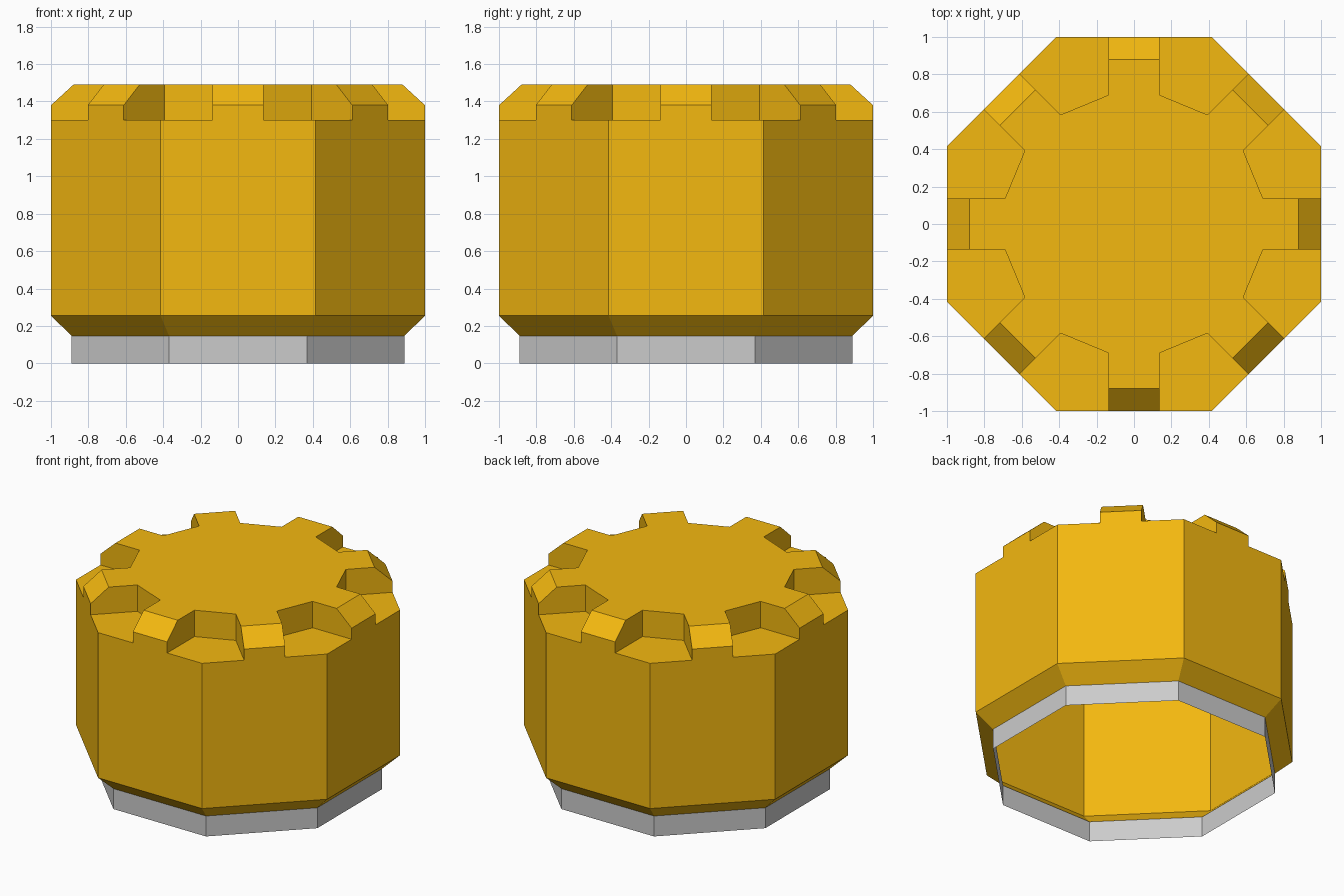
import bpy, bmesh
from math import cos, sin, tan, pi

if "Cube" in bpy.data.objects:
    bpy.data.objects.remove(bpy.data.objects["Cube"])

C = tan(pi / 8)            # half side of an octagon with apothem 1
TAB, ROOT, LIP = 0.136, 0.69, 0.88
Z_FOOT, Z_WALL, Z_FLOOR, Z_TAB, Z_TOP = 0.147, 0.255, 1.30, 1.38, 1.49


def spin(k, u, n, z):
    """Point on side k: u along the side, n outward, z up."""
    a = k * pi / 4
    return (n * sin(a) + u * cos(a), -n * cos(a) + u * sin(a), z)


def make_object(name, polygons, material=None):
    bm = bmesh.new()
    for poly in polygons:
        bm.faces.new([bm.verts.new(p) for p in poly])
    bmesh.ops.remove_doubles(bm, verts=bm.verts, dist=1e-4)
    bmesh.ops.recalc_face_normals(bm, faces=bm.faces)
    side = min(bm.faces, key=lambda f: f.calc_center_median().y)
    if side.normal.y > 0:
        bmesh.ops.reverse_faces(bm, faces=bm.faces)
    mesh = bpy.data.meshes.new(name)
    bm.to_mesh(mesh)
    bm.free()
    if material:
        mesh.materials.append(material)
    obj = bpy.data.objects.new(name, mesh)
    bpy.context.collection.objects.link(obj)
    return obj


def band(k, n0, z0, n1, z1):
    return [spin(k, -n0 * C, n0, z0), spin(k, n0 * C, n0, z0),
            spin(k, n1 * C, n1, z1), spin(k, -n1 * C, n1, z1)]


yellow = bpy.data.materials.new("yellow")
yellow.diffuse_color = (0.9, 0.48, 0.005, 1)
yellow.use_nodes = True
yellow.node_tree.nodes["Principled BSDF"].inputs["Base Color"].default_value = yellow.diffuse_color

cap, faces = [], []
for k in range(8):
    # lower bevel
    faces.append(band(k, 0.89, Z_FOOT, 1, Z_WALL))
    # side wall with the raised tab in its middle
    faces.append([spin(k, u, 1, z) for u, z in (
        (-C, Z_WALL), (C, Z_WALL), (C, Z_FLOOR), (TAB, Z_FLOOR), (TAB, Z_TAB),
        (-TAB, Z_TAB), (-TAB, Z_FLOOR), (-C, Z_FLOOR))])
    # sloped tab front
    faces.append([spin(k, -TAB, 1, Z_TAB), spin(k, TAB, 1, Z_TAB),
                  spin(k, TAB, LIP, Z_TOP), spin(k, -TAB, LIP, Z_TOP)])
    # tab flanks
    for u in (-TAB, TAB):
        faces.append([spin(k, u, n, z) for n, z in (
            (1, Z_FLOOR), (1, Z_TAB), (LIP, Z_TOP), (ROOT, Z_TOP), (ROOT, Z_FLOOR))])
    # corner notch floor and back wall
    faces.append([spin(k, TAB, 1, Z_FLOOR), spin(k, C, 1, Z_FLOOR),
                  spin(k + 1, -TAB, 1, Z_FLOOR), spin(k + 1, -TAB, ROOT, Z_FLOOR),
                  spin(k, TAB, ROOT, Z_FLOOR)])
    faces.append([spin(k, TAB, ROOT, Z_FLOOR), spin(k + 1, -TAB, ROOT, Z_FLOOR),
                  spin(k + 1, -TAB, ROOT, Z_TOP), spin(k, TAB, ROOT, Z_TOP)])
    cap += [spin(k, u, n, Z_TOP) for u, n in (
        (-TAB, ROOT), (-TAB, LIP), (TAB, LIP), (TAB, ROOT))]
faces.append(cap)

# hollow cap body and the open grey band beneath it
make_object("cap_body", faces, yellow)
make_object("base_ring", [band(k, 0.89, 0, 0.89, Z_FOOT) for k in range(8)])
